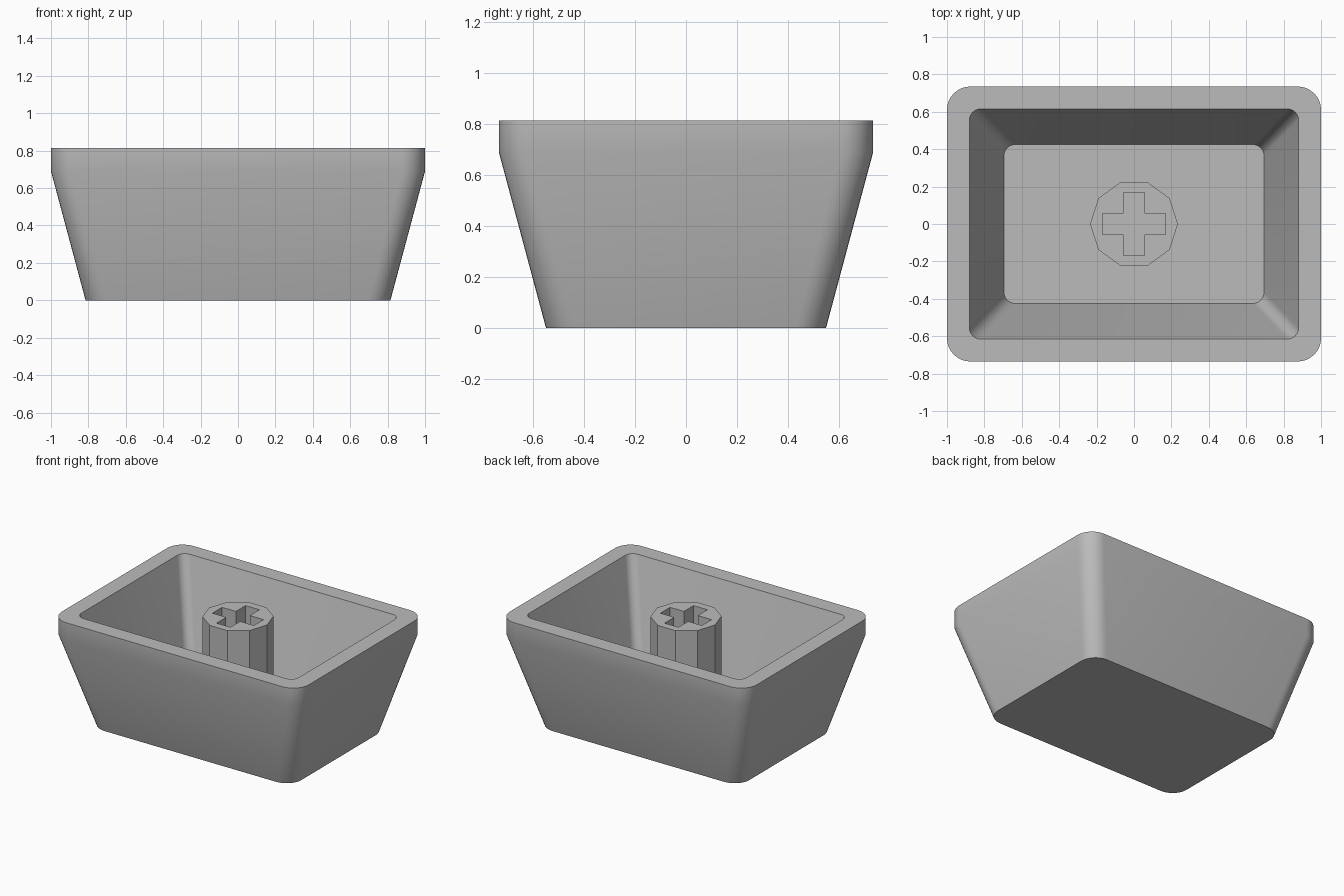
import bpy, bmesh, math

if "Cube" in bpy.data.objects:
    bpy.data.objects.remove(bpy.data.objects["Cube"])

grey = bpy.data.materials.new("mid grey plastic")
grey.diffuse_color = (0.5, 0.5, 0.5, 1)
grey.use_nodes = True
grey.node_tree.nodes["Principled BSDF"].inputs["Base Color"].default_value = grey.diffuse_color

TOP, FLOOR, BEND = 0.815, 0.125, 0.69


def rounded_rect(hx, hy, r, steps=8):
    """Counter-clockwise rounded rectangle outline."""
    pts = []
    for i, (sx, sy) in enumerate([(1, 1), (-1, 1), (-1, -1), (1, -1)]):
        for k in range(steps + 1):
            a = math.pi / 2 * (i + k / steps)
            pts.append((sx * (hx - r) + r * math.cos(a),
                        sy * (hy - r) + r * math.sin(a)))
    return pts


def skin(name, rings, smooth=False):
    """Closed solid through a sequence of (outline, z) rings, capped at both ends."""
    bm = bmesh.new()
    loops = [[bm.verts.new((x, y, z)) for x, y in pts] for pts, z in rings]
    n = len(loops[0])
    for a, b in zip(loops, loops[1:]):
        for i in range(n):
            j = (i + 1) % n
            bm.faces.new((a[i], a[j], b[j], b[i]))
    bm.faces.new(loops[0])
    bm.faces.new(loops[-1])
    bmesh.ops.recalc_face_normals(bm, faces=bm.faces)
    mesh = bpy.data.meshes.new(name)
    bm.to_mesh(mesh)
    bm.free()
    mesh.materials.append(grey)
    obj = bpy.data.objects.new(name, mesh)
    bpy.context.collection.objects.link(obj)
    if smooth:
        bpy.ops.object.select_all(action='DESELECT')
        obj.select_set(True)
        bpy.context.view_layer.objects.active = obj
        bpy.ops.object.shade_smooth_by_angle(angle=math.radians(30))
    return obj


# Hollow tapered shell: outside up to the rim, then down the inside to the floor
skin("key_shell", [
    (rounded_rect(0.815, 0.55, 0.12), 0),
    (rounded_rect(1.0, 0.735, 0.125), BEND),
    (rounded_rect(1.0, 0.735, 0.125), TOP),
    (rounded_rect(0.88, 0.615, 0.06), TOP),
    (rounded_rect(0.695, 0.425, 0.06), FLOOR),
], smooth=True)

# Ten-sided stem standing on the floor
decagon = [(0.235 * math.cos(math.tau * i / 10), 0.235 * math.sin(math.tau * i / 10))
           for i in range(10)]
stem = skin("stem", [(decagon, FLOOR), (decagon, TOP)])

# Cross-shaped socket cut into the stem
L, W = 0.168, 0.056
quarter = [(L, -W), (L, W), (W, W)]
cross = []
for turn in range(4):
    c, s = [(1, 0), (0, 1), (-1, 0), (0, -1)][turn]
    cross += [(x * c - y * s, x * s + y * c) for x, y in quarter]
cutter = skin("socket_cutter", [(cross, FLOOR + 0.002), (cross, TOP + 0.1)])
cutter.hide_render = True
cutter.hide_set(True)
cut = stem.modifiers.new("socket", 'BOOLEAN')
cut.operation = 'DIFFERENCE'
cut.solver = 'EXACT'
cut.object = cutter
